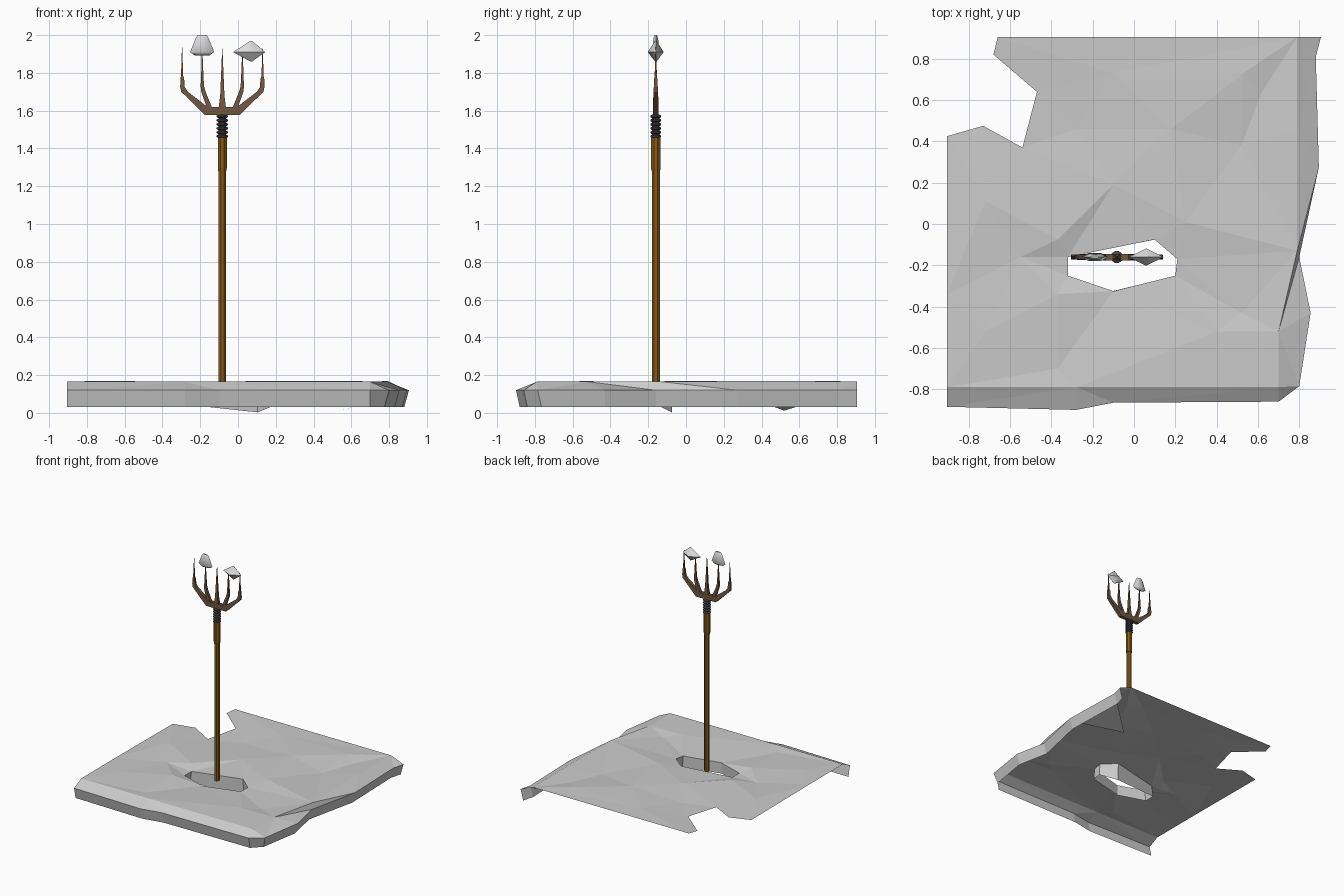
import bpy, bmesh, math
from mathutils import Vector
from mathutils.geometry import delaunay_2d_cdt

if "Cube" in bpy.data.objects:
    bpy.data.objects.remove(bpy.data.objects["Cube"])

CX, CY = -0.083, -0.16  # axis of the fork


def material(name, colour):
    m = bpy.data.materials.new(name)
    m.use_nodes = True
    m.diffuse_color = (*colour, 1)
    m.node_tree.nodes["Principled BSDF"].inputs["Base Color"].default_value = (*colour, 1)
    return m


STONE = material("pale grey stone", (0.6, 0.6, 0.6))
WOOD = material("golden brown wood", (0.25, 0.105, 0.008))
IRON = material("dark grey iron", (0.06, 0.06, 0.07))
RUST = material("dull brown metal", (0.16, 0.095, 0.055))
SHARD = material("off white shard", (0.72, 0.72, 0.72))


def finish(name, bm, mat, smooth=None):
    mesh = bpy.data.meshes.new(name)
    bm.to_mesh(mesh)
    bm.free()
    obj = bpy.data.objects.new(name, mesh)
    bpy.context.collection.objects.link(obj)
    mesh.materials.append(mat)
    if smooth:
        bpy.ops.object.select_all(action="DESELECT")
        obj.select_set(True)
        bpy.context.view_layer.objects.active = obj
        bpy.ops.object.shade_smooth_by_angle(angle=math.radians(smooth))
    return obj


def loft(name, sections, mat, sides=4, turn=0.0, smooth=None):
    """Stack horizontal rings given as (x offset, z, half width x, half width y)."""
    bm = bmesh.new()
    rings = []
    for dx, z, rx, ry in sections:
        angles = [turn + math.tau * i / sides for i in range(sides)]
        rings.append([bm.verts.new((CX + dx + rx * math.cos(a), CY + ry * math.sin(a), z))
                      for a in angles])
    for low, high in zip(rings, rings[1:]):
        for i in range(sides):
            j = (i + 1) % sides
            bm.faces.new((low[i], low[j], high[j], high[i]))
    bm.faces.new(rings[0][::-1])
    bm.faces.new(rings[-1])
    return finish(name, bm, mat, smooth)


# Broken ground slab: thin uneven sheet, hole, and folded edges at front and right
folded = [(-.905, -.885, .12), (-.28, -.9, .12), (-.1, -.865, .12), (.7, -.86, .12),
          (.8, -.785, .12), (.855, -.43, .12), (.8, -.16, .12), (.895, .275, .12),
          (.88, .81, .12), (.905, .905, .12)]
torn = [(.79, .905, .165), (-.66, .905, .165), (-.68, .82, .16), (-.47, .64, .155),
        (-.54, .37, .15), (-.73, .475, .155), (-.905, .425, .16), (-.905, -.34, .165),
        (-.905, -.79, .165)]
hole = [(-.32, -.16, .14), (-.32, -.25, .14), (-.1, -.325, .14), (.2, -.25, .145),
        (.21, -.17, .15), (.1, -.075, .155)]
crest = [(-.28, -.79, .165), (.7, -.79, .165), (.7, -.52, .165), (.79, -.13, .165),
         (.79, .46, .17)]
bumps = [(-.72, .11, .17), (-.28, .46, .15), (.18, .46, .17), (.52, .38, .145),
         (-.1, .73, .165), (.53, .73, .17), (.62, .64, .15), (-.1, .19, .165),
         (.25, .01, .17), (.52, -.43, .15), (-.37, -.075, .165), (-.55, -.16, .155),
         (-.37, -.34, .165), (.4, -.52, .165), (-.72, -.52, .168), (-.37, -.7, .155)]


def inside(p, loop):
    hit = False
    for a, b in zip(loop, loop[1:] + loop[:1]):
        if (a[1] > p.y) != (b[1] > p.y):
            if p.x < a[0] + (p.y - a[1]) * (b[0] - a[0]) / (b[1] - a[1]):
                hit = not hit
    return hit


def ring_edges(start, count):
    return [(start + i, start + (i + 1) % count) for i in range(count)]


outline = folded + torn
points = outline + hole + crest + bumps
n, h = len(outline), len(hole)
c = n + h
edges = ring_edges(0, n) + ring_edges(n, h)
edges += [(n - 1, c), (c, c + 1), (c + 1, c + 2), (c + 2, c + 3), (c + 3, c + 4),
          (c + 4, len(folded))]
flat, _, tris, source, _, _ = delaunay_2d_cdt(
    [Vector(p[:2]) for p in points], edges, [], 0, 1e-5)

bm = bmesh.new()
verts = [bm.verts.new((p.x, p.y, points[s[0]][2] if s else .15))
         for p, s in zip(flat, source)]
for t in tris:
    mid = sum((flat[i] for i in t), Vector((0, 0))) / len(t)
    if inside(mid, outline) and not inside(mid, hole):
        bm.faces.new([verts[i] for i in t])
lookup = {s[0]: v for v, s in zip(verts, source) if s}


def skirt(tops, lows, closed=False):
    low = [bm.verts.new(p) for p in lows]
    for i in range(len(tops) - (not closed)):
        j = (i + 1) % len(tops)
        bm.faces.new((tops[i], low[i], low[j], tops[j]))


# Folded edges tuck slightly inward as they drop
skirt([lookup[i] for i in range(len(folded))],
      [(x - (.025 if i > 3 else 0), y + (.02 if i < 5 else 0), .03)
       for i, (x, y, z) in enumerate(folded)])
# Ragged underside flap below the right edge
bm.faces.new([bm.verts.new(p) for p in ((.87, .28, .1), (.86, .8, .1), (.54, .52, .012))])
# Hole walls, deepest at the back right
skirt([lookup[n + i] for i in range(h)],
      [(x * 1.04, y, .05 if i < h - 1 else .003) for i, (x, y, z) in enumerate(hole)], True)
finish("ground_slab", bm, STONE)

# Shaft and grip collar
loft("shaft", [(0, .13, .021, .023), (0, 1.3, .021, .023)], WOOD, 8, math.pi / 8)
loft("grip_collar", [(0, 1.28, .024, .025), (0, 1.3, .026, .027), (0, 1.46, .026, .027)],
     WOOD, 8, math.pi / 8)

# Ribbed iron neck
ribs = []
for k in range(6):
    z = 1.455 + k * .021
    ribs += [(0, z, .02, .02), (0, z + .006, .03, .03),
             (0, z + .013, .03, .03), (0, z + .019, .02, .02)]
loft("ribbed_neck", ribs, IRON, 10)

# Fork head: crossbar and five tines
Q = math.pi / 4
loft("crossbar", [(0, 1.577, .125, .022), (0, 1.62, .17, .022)], RUST, 4, Q)
loft("middle_tine", [(0, 1.6, .03, .022), (0, 1.68, .016, .014),
                     (0, 1.78, .01, .009), (0, 1.93, .001, .001)], RUST, 4, Q)
for side, label in ((1, "left"), (-1, "right")):
    loft(label + "_outer_tine",
         [(side * d, z, w, t) for d, z, w, t in (
             (.06, 1.577, .045, .022), (.107, 1.62, .04, .022), (.2, 1.7, .025, .017),
             (.211, 1.725, .017, .015), (.212, 1.77, .014, .012), (.213, 1.785, .008, .008),
             (.213, 1.94, .001, .001))], RUST, 4, Q)
    loft(label + "_inner_tine",
         [(side * d, z, w, t) for d, z, w, t in (
             (.066, 1.61, .02, .02), (.1, 1.7, .016, .014), (.106, 1.73, .013, .012),
             (.106, 1.78, .009, .009), (.107, 1.94, .001, .001))], RUST, 4, Q)

# Skewered shards: a flat wedge and a pointed lozenge
loft("wedge_shard", [(-.107, 1.893, .04, .008), (-.107, 1.91, .064, .022),
                     (-.107, 1.985, .034, .014), (-.107, 2.0, .024, .006)],
     SHARD, 6, 0, 60)
loft("lozenge_shard", [(.153, 1.86, .004, .004), (.142, 1.91, .085, .042),
                       (.153, 1.97, .004, .004)], SHARD, 4, 0, 50)
